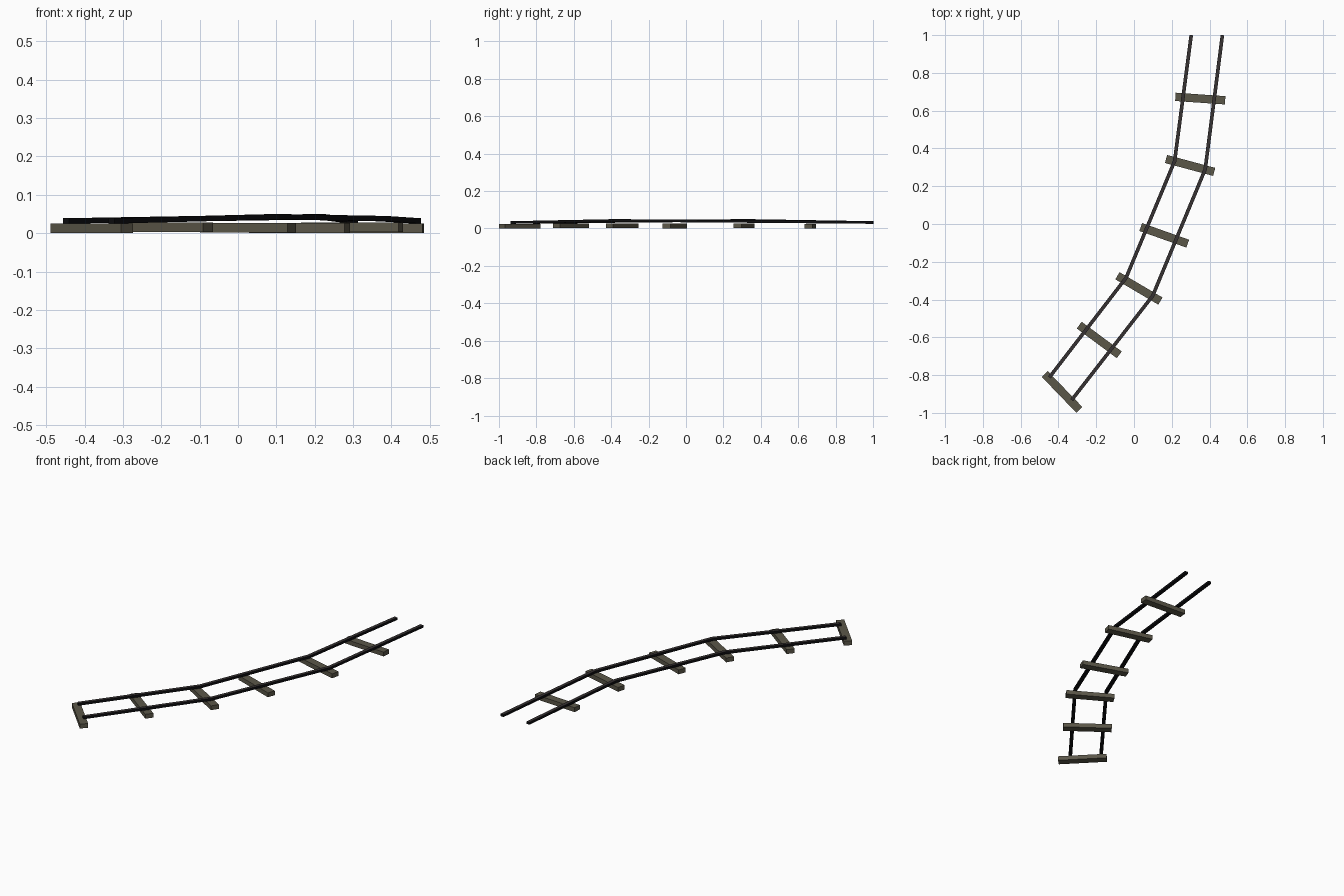
import bpy, bmesh, math
from mathutils import Vector, Matrix

if "Cube" in bpy.data.objects:
    bpy.data.objects.remove(bpy.data.objects["Cube"])


def material(name, rgb):
    m = bpy.data.materials.new(name)
    m.diffuse_color = (*rgb, 1)
    m.use_nodes = True
    m.node_tree.nodes["Principled BSDF"].inputs["Base Color"].default_value = m.diffuse_color
    return m


wood = material("weathered wood", (0.105, 0.095, 0.066))
rail_top = material("worn dark steel", (0.036, 0.030, 0.031))
rail_side = material("black steel", (0.004, 0.004, 0.005))


def finish(name, bm, mats):
    bmesh.ops.recalc_face_normals(bm, faces=bm.faces)
    me = bpy.data.meshes.new(name)
    bm.to_mesh(me)
    bm.free()
    for m in mats:
        me.materials.append(m)
    ob = bpy.data.objects.new(name, me)
    bpy.context.collection.objects.link(ob)
    return ob


# Sleepers: x, y, base height, turn in degrees
sleepers = [(-0.381, -0.889, 0, -46), (-0.184, -0.614, 0.003, -36.5),
            (0.026, -0.341, 0.002, -30.5), (0.160, -0.060, 0.001, -19.5),
            (0.297, 0.310, 0.003, -15), (0.351, 0.664, 0, -4)]
for i, (x, y, z, turn) in enumerate(sleepers):
    bm = bmesh.new()
    mat = (Matrix.Translation((x, y, z + 0.0125))
           @ Matrix.Rotation(math.radians(turn), 4, 'Z')
           @ Matrix.Diagonal((0.264, 0.044, 0.025, 1)))
    bmesh.ops.create_cube(bm, size=1, matrix=mat)
    finish(f"sleeper_{i + 1}", bm, [wood])


# Rails: square bars swept along a bent path of top-centre points
def rail(name, pts, width=0.019, height=0.014):
    pts = [Vector(p) for p in pts]
    bm = bmesh.new()
    rings = []
    for i, p in enumerate(pts):
        dirs = []
        if i > 0:
            dirs.append((p - pts[i - 1]).xy.normalized())
        if i < len(pts) - 1:
            dirs.append((pts[i + 1] - p).xy.normalized())
        d = sum(dirs, Vector((0, 0))).normalized()
        side = Vector((d.y, -d.x, 0)) * (width / 2 / d.dot(dirs[0]))
        down = Vector((0, 0, -height))
        rings.append([bm.verts.new(v) for v in
                      (p - side, p + side, p + side + down, p - side + down)])
    for a, b in zip(rings, rings[1:]):
        for k in range(4):
            n = (k + 1) % 4
            f = bm.faces.new((a[k], a[n], b[n], b[k]))
            f.material_index = 0 if k == 0 else 1
    for r in (rings[0], rings[-1]):
        bm.faces.new(r).material_index = 1
    finish(name, bm, [rail_top, rail_side])


rail("left_rail", [(-0.448, -0.812, 0.039), (-0.042, -0.285, 0.046),
                   (0.215, 0.333, 0.050), (0.303, 1.0, 0.039)])
rail("right_rail", [(-0.330, -0.932, 0.039), (0.099, -0.380, 0.050),
                    (0.377, 0.290, 0.045), (0.468, 1.0, 0.039)])
